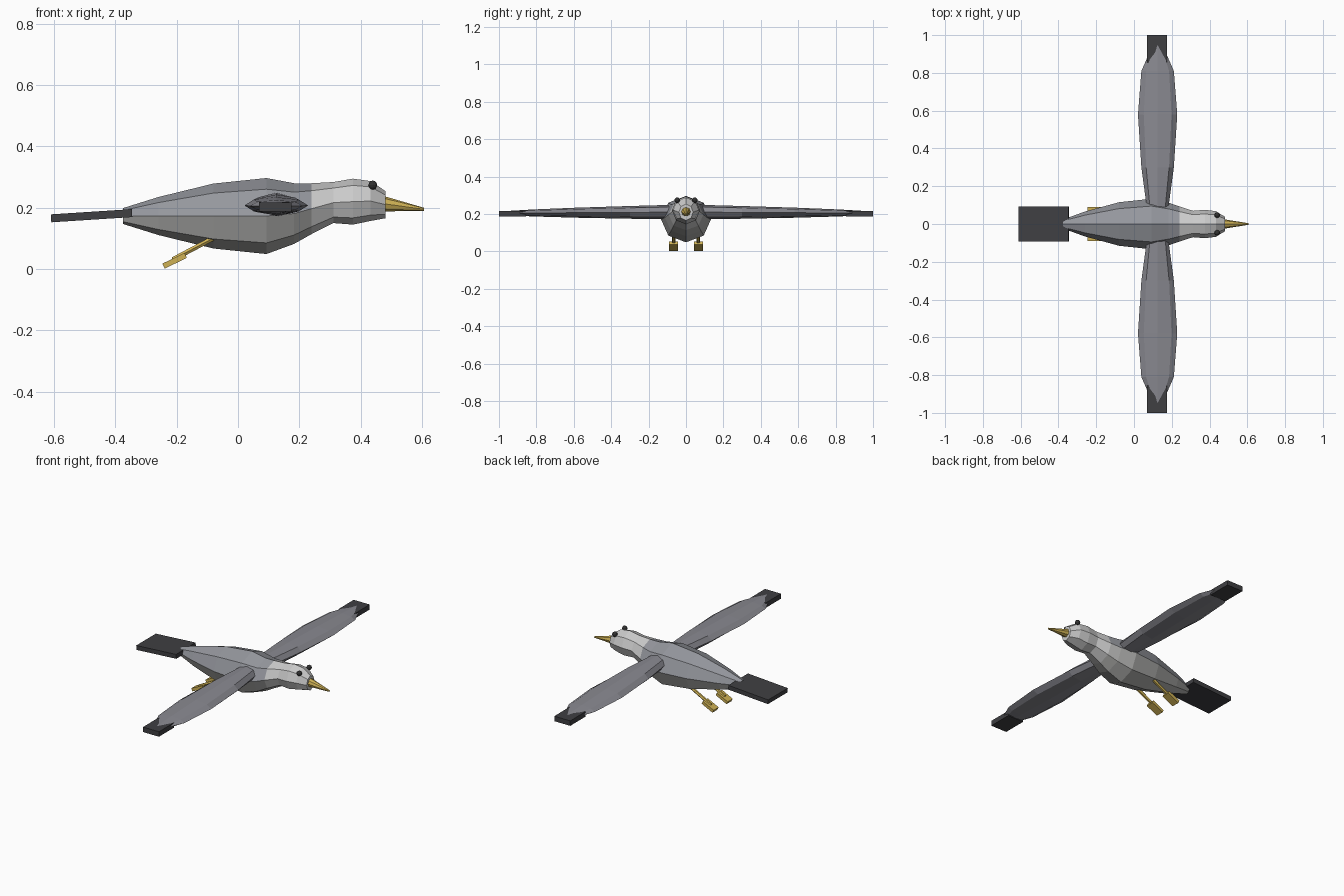
import bpy, bmesh
from math import sin, cos, pi, radians
from mathutils import Vector

if "Cube" in bpy.data.objects:
    bpy.data.objects.remove(bpy.data.objects["Cube"])


def material(name, r, g, b):
    m = bpy.data.materials.new(name)
    m.diffuse_color = (r, g, b, 1)
    m.use_nodes = True
    m.node_tree.nodes["Principled BSDF"].inputs["Base Color"].default_value = m.diffuse_color
    return m


BACK = material("back_grey", 0.30, 0.31, 0.34)
BELLY = material("belly_grey", 0.42, 0.42, 0.41)
HEAD = material("head_grey", 0.52, 0.52, 0.52)
WING = material("wing_grey", 0.25, 0.25, 0.28)
DARK = material("feather_dark", 0.05, 0.05, 0.055)
EYE = material("eye_black", 0.03, 0.03, 0.03)
GOLD = material("gold", 0.62, 0.44, 0.09)


def finish(bm, name, *mats):
    bmesh.ops.recalc_face_normals(bm, faces=bm.faces)
    me = bpy.data.meshes.new(name)
    bm.to_mesh(me)
    bm.free()
    ob = bpy.data.objects.new(name, me)
    bpy.context.collection.objects.link(ob)
    for m in mats:
        me.materials.append(m)
    return ob


def loft(name, rings, u, v, mats, sides=8):
    """Skin elliptical rings (centre, radius along u, radius along v)."""
    bm = bmesh.new()
    u, v = Vector(u), Vector(v)
    loops = []
    for c, a, b in rings:
        loops.append([bm.verts.new(Vector(c) + u * a * cos(2 * pi * i / sides)
                                   + v * b * sin(2 * pi * i / sides)) for i in range(sides)])
    for p, q in zip(loops, loops[1:]):
        for i in range(sides):
            j = (i + 1) % sides
            bm.faces.new((p[i], p[j], q[j], q[i]))
    bm.faces.new(loops[0])
    bm.faces.new(loops[-1])
    return finish(bm, name, *mats)


def box(name, centre, size, mat, tilt=0):
    bm = bmesh.new()
    bmesh.ops.create_cube(bm, size=1)
    bmesh.ops.scale(bm, vec=size, verts=bm.verts)
    ob = finish(bm, name, mat)
    ob.location = centre
    ob.rotation_euler.y = -radians(tilt)
    return ob


X, Y, Z = (1, 0, 0), (0, 1, 0), (0, 0, 1)

# Body and head: x, centre z, half width, half height
stations = [(-0.375, 0.173, 0.024, 0.026), (-0.26, 0.173, 0.066, 0.062),
            (-0.08, 0.173, 0.115, 0.106), (0.093, 0.173, 0.134, 0.124),
            (0.183, 0.181, 0.113, 0.099), (0.24, 0.197, 0.093, 0.083),
            (0.312, 0.217, 0.070, 0.067), (0.375, 0.220, 0.075, 0.075),
            (0.433, 0.222, 0.068, 0.065), (0.482, 0.210, 0.038, 0.044)]
body = loft("body", [((x, 0, z), w, h) for x, z, w, h in stations], Y, Z, (BACK, BELLY, HEAD))
for f in body.data.polygons:
    c = f.center
    f.material_index = 2 if c.x > 0.24 else (1 if c.z < 0.173 or f.normal.z < -0.1 else 0)

# Beak
loft("beak", [((0.47, 0, 0.214), 0.026, 0.026), ((0.607, 0, 0.195), 0.004, 0.005)], Y, Z, (GOLD,))

# Tail
box("tail", (-0.478, 0, 0.174), (0.265, 0.186, 0.026), DARK, 3.7)

# Wing sections: y, half chord, half thickness
sections = [(0.07, 0.055, 0.039), (0.30, 0.086, 0.034), (0.58, 0.104, 0.027),
            (0.81, 0.086, 0.019), (0.945, 0.027, 0.012)]

for side, s in (("left", 1), ("right", -1)):
    loft(side + "_wing", [((0.125, s * y, 0.211 - 0.006 * y), c, t) for y, c, t in sections],
         X, Z, (WING,))
    box(side + "_wing_tip", (0.122, s * 0.928, 0.202), (0.106, 0.144, 0.03), DARK)

    # Eye
    bm = bmesh.new()
    bmesh.ops.create_uvsphere(bm, u_segments=10, v_segments=6, radius=0.015)
    finish(bm, side + "_eye", EYE).location = (0.44, s * 0.047, 0.274)

    # Leg and foot, trailing backwards
    loft(side + "_leg", [((-0.215, s * 0.066, 0.030), 0.010, 0.010),
                         ((-0.05, s * 0.066, 0.117), 0.010, 0.010)], Y, Z, (GOLD,), 6)
    box(side + "_foot", (-0.207, s * 0.067, 0.027), (0.08, 0.048, 0.018), GOLD, 26)
